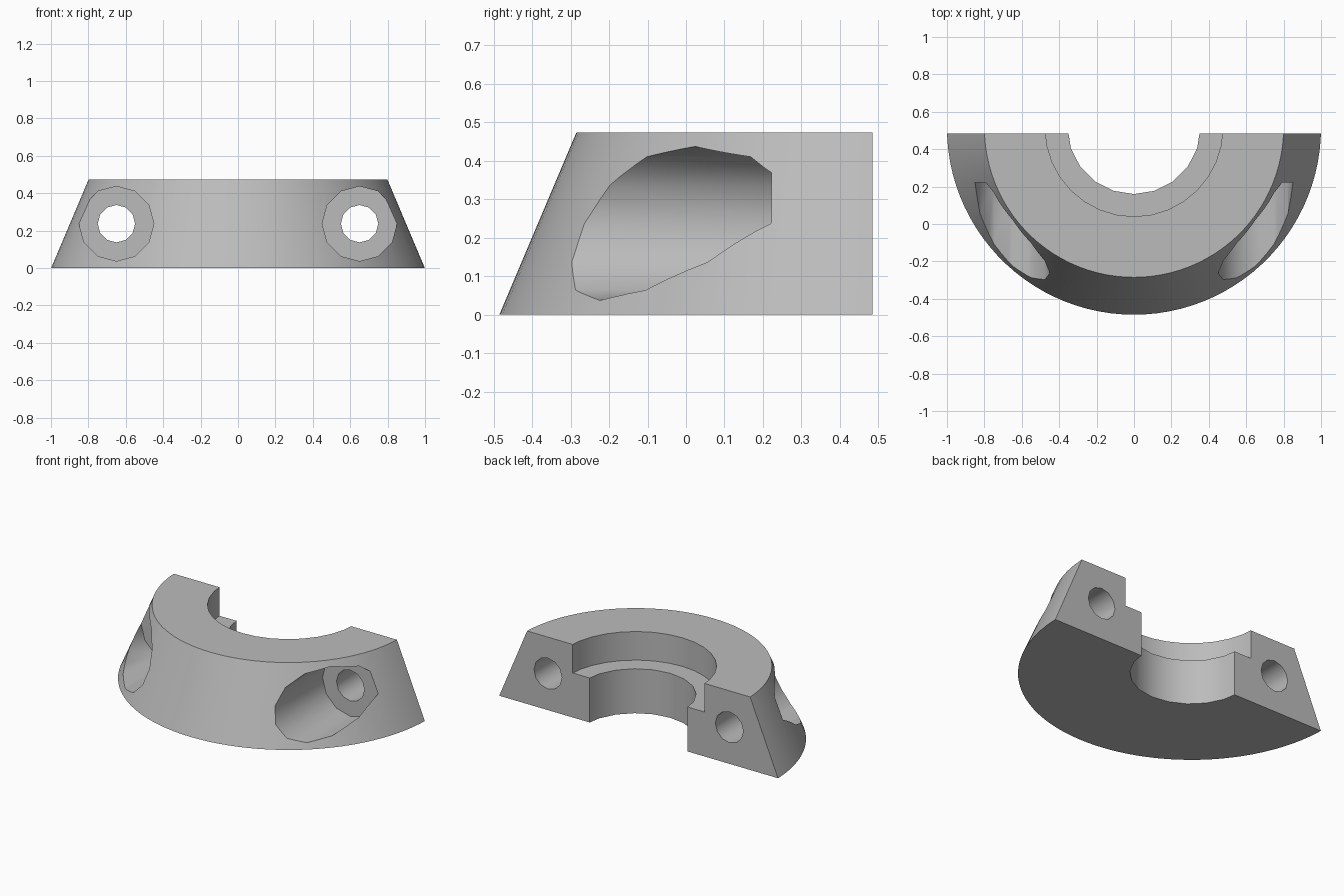
import bpy
import math

if "Cube" in bpy.data.objects:
    bpy.data.objects.remove(bpy.data.objects["Cube"], do_unlink=True)

HEIGHT = 0.473
AXIS_Y = 0.515      # ring axis, just behind the flat back face
BACK_Y = 0.485
HOLE_X, HOLE_Z = 0.65, 0.237

grey = bpy.data.materials.new("plain grey")
grey.use_nodes = True
colour = (0.5, 0.5, 0.5, 1)
grey.diffuse_color = colour
grey.node_tree.nodes["Principled BSDF"].inputs["Base Color"].default_value = colour


def cut(target, cutter):
    """Subtract the cutter from the target, then discard it."""
    mod = target.modifiers.new(cutter.name, "BOOLEAN")
    mod.operation = "DIFFERENCE"
    mod.solver = "EXACT"
    mod.object = cutter
    bpy.ops.object.select_all(action="DESELECT")
    target.select_set(True)
    bpy.context.view_layer.objects.active = target
    bpy.ops.object.modifier_apply(modifier=mod.name)
    bpy.data.objects.remove(cutter, do_unlink=True)


def upright_cutter(name, radius, sides, low, high):
    bpy.ops.mesh.primitive_cylinder_add(
        vertices=sides, radius=radius, depth=high - low,
        location=(0, AXIS_Y, (low + high) / 2))
    obj = bpy.context.object
    obj.name = name
    return obj


def drill(name, x, radius, front, back):
    bpy.ops.mesh.primitive_cylinder_add(
        vertices=12, radius=radius, depth=back - front,
        location=(x, (front + back) / 2, HOLE_Z),
        rotation=(math.pi / 2, 0, 0))
    obj = bpy.context.object
    obj.name = name
    return obj


# Tapered outer body
bpy.ops.mesh.primitive_cone_add(
    vertices=100, radius1=1, radius2=0.8, depth=HEIGHT,
    location=(0, AXIS_Y, HEIGHT / 2))
clamp = bpy.context.object
clamp.name = "half_ring_clamp"

# Flat back face
bpy.ops.mesh.primitive_cube_add(size=4, location=(0, BACK_Y + 2, 0))
back_block = bpy.context.object
back_block.name = "back_block"
cut(clamp, back_block)

# Stepped centre bore
cut(clamp, upright_cutter("bore", 0.355, 20, -0.2, 0.8))
cut(clamp, upright_cutter("upper_recess", 0.475, 32, 0.288, 0.8))

# Counterbored bolt holes
for side in (-1, 1):
    cut(clamp, drill("counterbore", side * HOLE_X, 0.2, -1.2, 0.222))
    cut(clamp, drill("bolt_hole", side * HOLE_X, 0.1, -1.3, 1.2))

clamp.data.materials.clear()
clamp.data.materials.append(grey)
for face in clamp.data.polygons:
    face.material_index = 0
bpy.ops.object.shade_smooth_by_angle(angle=math.radians(31))
